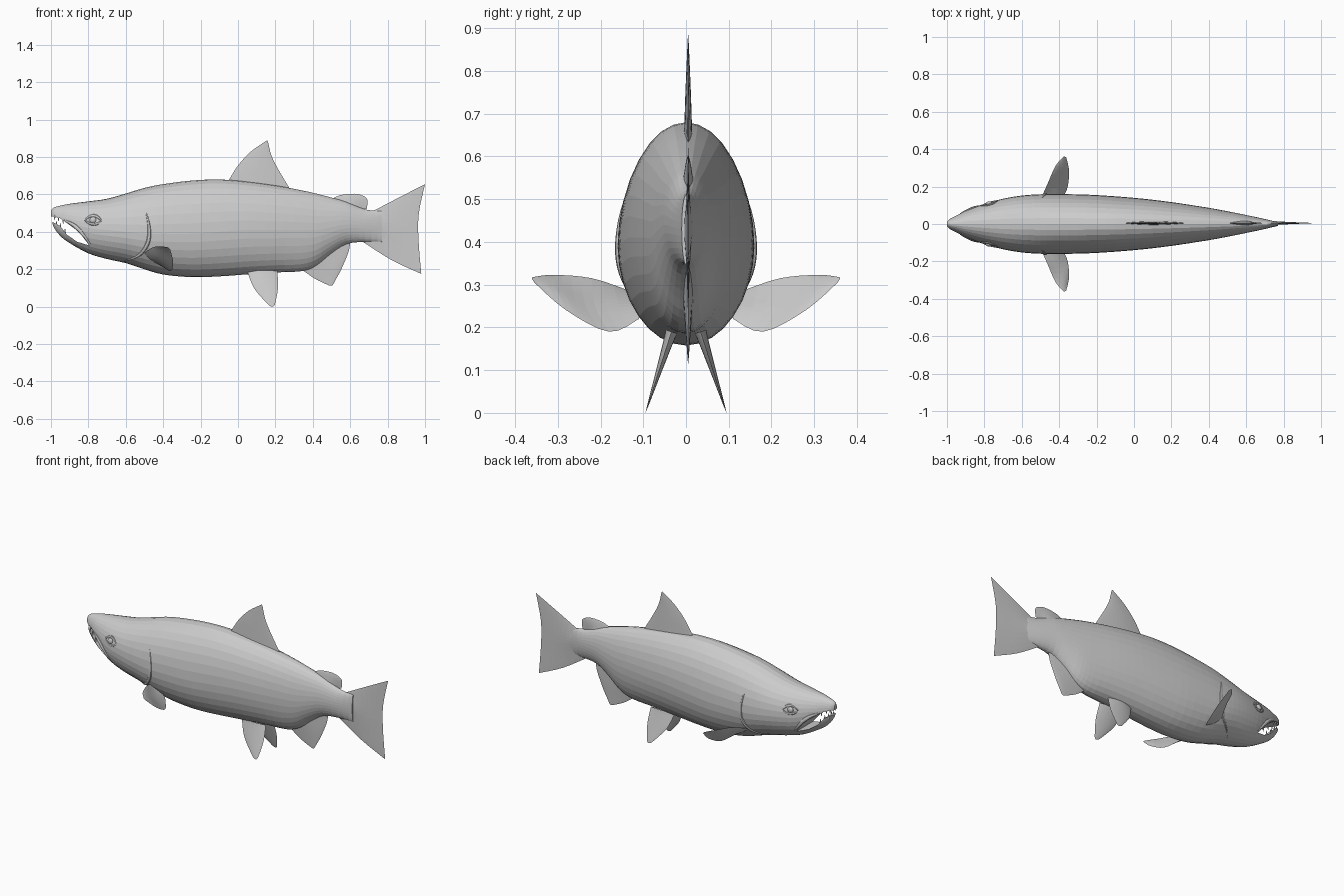
import bpy
import bmesh
import math
from mathutils import Vector

default_cube = bpy.data.objects.get("Cube")
if default_cube:
    bpy.data.objects.remove(default_cube, do_unlink=True)

skin = bpy.data.materials.new("pale grey skin")
skin.use_nodes = True
SKIN_COLOUR = (0.6, 0.6, 0.6, 1)
skin.diffuse_color = SKIN_COLOUR
skin.node_tree.nodes["Principled BSDF"].inputs["Base Color"].default_value = SKIN_COLOUR


def smooth_path(points, steps):
    """Catmull-Rom resampling of a list of equal-length tuples."""
    pts = [points[0]] + list(points) + [points[-1]]
    result = []
    for i in range(1, len(pts) - 2):
        for k in range(steps):
            t = k / steps
            result.append(tuple(
                b + 0.5 * t * (c - a + t * (2*a - 5*b + 4*c - d + t * (3*(b - c) + d - a)))
                for a, b, c, d in zip(*pts[i - 1:i + 3])))
    result.append(tuple(points[-1]))
    return result


def make_object(name, bm):
    bmesh.ops.recalc_face_normals(bm, faces=bm.faces)
    mesh = bpy.data.meshes.new(name)
    bm.to_mesh(mesh)
    bm.free()
    mesh.materials.append(skin)
    obj = bpy.data.objects.new(name, mesh)
    bpy.context.collection.objects.link(obj)
    return obj


def bridge_rows(bm, rows, closed=False):
    for lower, upper in zip(rows, rows[1:]):
        count = len(lower)
        for i in range(count if closed else count - 1):
            j = (i + 1) % count
            bm.faces.new((lower[i], lower[j], upper[j], upper[i]))


# Body stations: x, back height, belly height, widest height, half width
stations = smooth_path([
    (-1, .515, .475, .495, .012),
    (-.985, .53, .425, .48, .027),
    (-.95, .54, .378, .465, .045),
    (-.9, .55, .34, .45, .07),
    (-.8, .563, .285, .42, .108),
    (-.7, .577, .255, .41, .135),
    (-.6, .605, .233, .4, .152),
    (-.5, .635, .2, .39, .159),
    (-.4, .655, .172, .39, .16),
    (-.25, .674, .158, .39, .157),
    (-.1, .68, .162, .4, .148),
    (.05, .668, .173, .41, .135),
    (.2, .648, .183, .41, .117),
    (.34, .622, .19, .41, .096),
    (.42, .604, .22, .41, .083),
    (.5, .583, .285, .425, .068),
    (.58, .56, .335, .44, .052),
    (.68, .52, .347, .435, .031),
    (.77, .51, .347, .43, .01),
], 3)


def flank(x, z):
    """Half width of the body at a given length and height."""
    for a, b in zip(stations, stations[1:]):
        if a[0] <= x <= b[0]:
            t = (x - a[0]) / (b[0] - a[0])
            _, top, low, mid, wide = [p + (q - p) * t for p, q in zip(a, b)]
            reach = top - mid if z > mid else mid - low
            return wide * math.sqrt(max(0, 1 - ((z - mid) / reach) ** 2))
    return 0


SIDES = 32
bm = bmesh.new()
rings = []
for x, top, low, mid, wide in stations:
    ring = []
    for i in range(SIDES):
        angle = math.tau * i / SIDES
        rise = math.sin(angle)
        reach = top - mid if rise > 0 else mid - low
        ring.append(bm.verts.new((x, wide * math.cos(angle), mid + reach * rise)))
    rings.append(ring)
bridge_rows(bm, rings, closed=True)
bm.faces.new(rings[0])
bm.faces.new(rings[-1])
body = make_object("body", bm)

# Open mouth, cut between the hooked jaws
gape = [(-1.05, .487), (-.985, .482), (-.95, .472), (-.9, .436), (-.85, .4),
        (-.795, .327), (-.86, .347), (-.915, .385), (-.95, .43), (-.985, .45), (-1.05, .45)]
bm = bmesh.new()
outline = bm.faces.new([bm.verts.new((x, -.3, z)) for x, z in gape])
extruded = bmesh.ops.extrude_face_region(bm, geom=[outline])
bmesh.ops.translate(bm, vec=(0, .6, 0),
                    verts=[v for v in extruded["geom"] if isinstance(v, bmesh.types.BMVert)])
mouth_cutter = make_object("mouth_cutter", bm)
cut = body.modifiers.new("mouth", 'BOOLEAN')
cut.operation = 'DIFFERENCE'
cut.solver = 'EXACT'
cut.object = mouth_cutter
bpy.context.view_layer.objects.active = body
body.select_set(True)
bpy.ops.object.modifier_apply(modifier=cut.name)
bpy.data.objects.remove(mouth_cutter, do_unlink=True)


def fin(name, lines, thickness, place=lambda p: p):
    """Tapered blade lofted through chord lines from root to tip."""
    chords = [smooth_path([place(p) for p in line], 4) for line in lines]
    columns = [smooth_path(list(column), 4) for column in zip(*chords)]
    rows = [[Vector(p) for p in row] for row in zip(*columns)]
    normal = (rows[0][-1] - rows[0][0]).cross(rows[-1][0] - rows[0][0]).normalized()
    bm = bmesh.new()
    for side in (-1, 1):
        grid = []
        for r, row in enumerate(rows):
            taper = 1 - r / (len(rows) - 1)
            grid.append([
                bm.verts.new(p + normal * side * thickness * taper
                             * math.sin(math.pi * c / (len(row) - 1)))
                for c, p in enumerate(row)])
        bridge_rows(bm, grid)
    bmesh.ops.remove_doubles(bm, verts=bm.verts, dist=.0002)
    return make_object(name, bm)


def upright(p):
    return (p[0], .005, p[1])


# Fins along the middle line
fin("dorsal_fin", [
    [(-.05, .675), (.05, .655), (.16, .64), (.28, .625)],
    [(.0, .755), (.07, .75), (.15, .737), (.212, .74)],
    [(.07, .83), (.11, .825), (.15, .82), (.178, .81)],
    [(.15, .886), (.153, .888), (.157, .887), (.162, .875)]], .01, upright)
fin("adipose_fin", [
    [(.5, .575), (.56, .555), (.61, .54), (.65, .522)],
    [(.54, .594), (.59, .587), (.64, .565), (.67, .52)],
    [(.58, .602), (.64, .602), (.69, .577), (.688, .523)]], .012, upright)
fin("anal_fin", [
    [(.34, .2), (.42, .24), (.5, .3), (.6, .35)],
    [(.41, .15), (.47, .18), (.53, .22), (.59, .29)],
    [(.49, .112), (.505, .115), (.52, .14), (.548, .19)]], .012, upright)
fin("tail_fin", [
    [(.71, .505), (.75, .46), (.75, .4), (.67, .345)],
    [(.85, .578), (.85, .48), (.85, .37), (.82, .25)],
    [(1, .655), (.967, .5), (.965, .36), (.98, .175)]], .01, upright)

# Paired fins and face details
for label, side in (("left", 1), ("right", -1)):
    # The head faces -x, so these sides follow the +y and -y flanks
    fin(label + "_pelvic_fin", [
        [(.05, .19), (.1, .19), (.16, .19), (.21, .19)],
        [(.085, .1), (.12, .1), (.17, .1), (.214, .1)],
        [(.16, .012), (.172, .003), (.187, 0), (.197, .01)]], .014,
        lambda p: (p[0], side * (.034 + (.19 - p[1]) * .32), p[1]))
    fin(label + "_pectoral_fin", [
        [(-.5, .13, .285), (-.47, .12, .26), (-.44, .11, .24), (-.41, .11, .22)],
        [(-.46, .22, .315), (-.43, .22, .28), (-.39, .21, .235), (-.36, .18, .19)],
        [(-.42, .31, .323), (-.4, .31, .31), (-.37, .3, .28), (-.347, .28, .24)],
        [(-.38, .357, .318), (-.375, .36, .317), (-.37, .36, .313), (-.362, .355, .305)]],
        .006, lambda p: (p[0], side * p[1], p[2]))

    # Eyeball
    bm = bmesh.new()
    bmesh.ops.create_uvsphere(bm, u_segments=16, v_segments=10, radius=.018)
    bmesh.ops.scale(bm, vec=(1, .6, 1), verts=bm.verts)
    bmesh.ops.translate(bm, vec=(-.775, side * flank(-.775, .463), .463), verts=bm.verts)
    make_object(label + "_eye", bm)

    # Raised folds: gill edge, upper lip and eyelids
    folds = {
        "gill_edge": ([(-.49, .5), (-.475, .42), (-.483, .34), (-.53, .275), (-.61, .243)], .007),
        "lip_fold": ([(-.93, .463), (-.88, .437), (-.84, .4), (-.79, .335)], .008),
        "upper_eyelid": ([(-.82, .462), (-.79, .484), (-.755, .482), (-.73, .46)], .006),
        "lower_eyelid": ([(-.82, .462), (-.79, .444), (-.755, .442), (-.73, .46)], .005)}
    for fold, (path, radius) in folds.items():
        path = smooth_path(path, 5)
        bm = bmesh.new()
        rows = []
        for i, (x, z) in enumerate(path):
            ahead, behind = path[min(i + 1, len(path) - 1)], path[max(i - 1, 0)]
            across = Vector((ahead[1] - behind[1], 0, behind[0] - ahead[0])).normalized()
            size = radius * (.2 + .8 * math.sin(math.pi * i / (len(path) - 1)))
            centre = Vector((x, side * flank(x, z), z))
            rows.append([
                bm.verts.new(centre + across * size * math.cos(a) * 1.5
                             + Vector((0, side * size * math.sin(a), 0)))
                for a in (math.tau * k / 8 for k in range(8))])
        bridge_rows(bm, rows, closed=True)
        bm.faces.new(rows[0])
        bm.faces.new(rows[-1])
        make_object(label + "_" + fold, bm)

    # Teeth: x, root height, direction
    bm = bmesh.new()
    for x, z, way in ((-.98, .484, -1), (-.96, .478, -1), (-.935, .464, -1),
                      (-.97, .438, 1), (-.95, .426, 1), (-.925, .398, 1)):
        cone = bmesh.ops.create_cone(bm, cap_ends=True, segments=6, radius1=.006,
                                     radius2=.001, depth=.026)["verts"]
        bmesh.ops.scale(bm, vec=(1, 1, way), verts=cone)
        bmesh.ops.translate(bm, vec=(x, side * flank(x, z) * .8, z + way * .008), verts=cone)
    make_object(label + "_teeth", bm)
